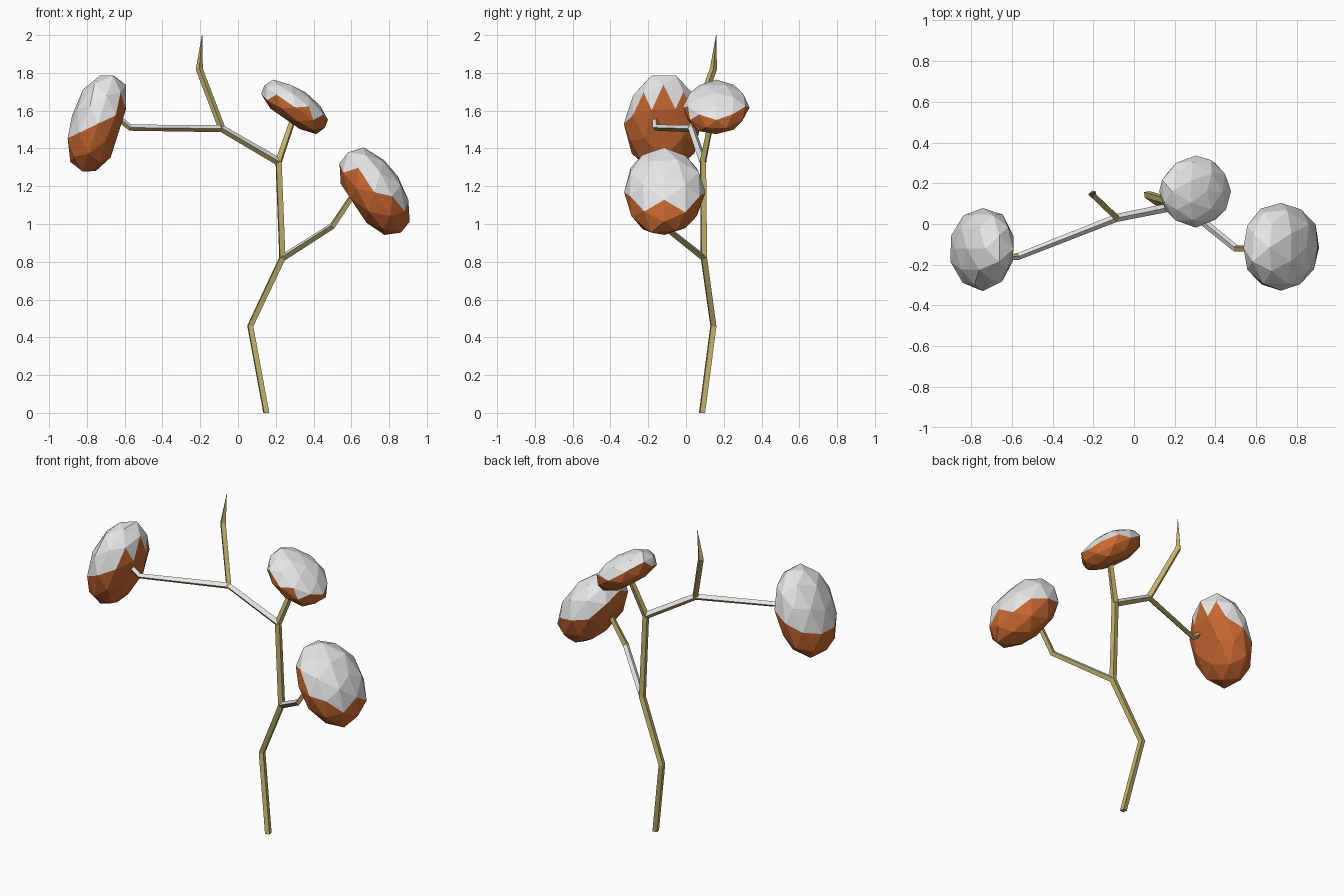
import bpy, bmesh, random
from mathutils import Vector, Matrix

random.seed(4)
cube = bpy.data.objects.get("Cube")
if cube:
    bpy.data.objects.remove(cube, do_unlink=True)


def material(name, rgb):
    m = bpy.data.materials.new(name)
    m.use_nodes = True
    m.diffuse_color = (*rgb, 1)
    m.node_tree.nodes["Principled BSDF"].inputs["Base Color"].default_value = (*rgb, 1)
    return m


BARK = material("olive bark", (0.53, 0.44, 0.15))
LEAF = material("orange leaves", (0.58, 0.14, 0.03))
SNOW = material("white snow", (0.8, 0.8, 0.8))


def finish(name, bm, base, limit):
    """Snow settles on every face that points up more than the limit."""
    bmesh.ops.recalc_face_normals(bm, faces=bm.faces)
    bm.normal_update()
    for f in bm.faces:
        f.material_index = int(f.normal.z > limit)
    mesh = bpy.data.meshes.new(name)
    bm.to_mesh(mesh)
    bm.free()
    mesh.materials.append(base)
    mesh.materials.append(SNOW)
    obj = bpy.data.objects.new(name, mesh)
    bpy.context.collection.objects.link(obj)


def branch(name, points, radii, grounded=False):
    """Four-sided tube along a bent path."""
    pts = [Vector(p) for p in points]
    dirs = [(b - a).normalized() for a, b in zip(pts, pts[1:])]
    side = dirs[0].cross(Vector((0, 0, 1))).normalized()
    last = dirs[0]
    bm = bmesh.new()
    rings = []
    for i, (p, r) in enumerate(zip(pts, radii)):
        t = (dirs[max(i - 1, 0)] + dirs[min(i, len(dirs) - 1)]).normalized()
        side = last.rotation_difference(t) @ side
        up = side.cross(t)
        last = t
        ring = [bm.verts.new(p + d * r) for d in (side, up, -side, -up)]
        if grounded and i == 0:
            for v in ring:
                v.co.z = 0
        rings.append(ring)
    for a, b in zip(rings, rings[1:]):
        for k in range(4):
            j = (k + 1) % 4
            bm.faces.new((a[k], a[j], b[j], b[k]))
    bm.faces.new(rings[0])
    bm.faces.new(rings[-1])
    finish(name, bm, BARK, 0.57)


def crown(name, centre, axis, length, width, height):
    """Faceted dome with a flattened underside, tilted along its axis."""
    n = Vector(axis).normalized()
    y = Vector((0, 1, 0))
    t = y.cross(n)
    frame = Matrix((t, y, n)).transposed()
    bm = bmesh.new()
    bmesh.ops.create_icosphere(bm, subdivisions=2, radius=1)
    for v in bm.verts:
        v.co *= random.uniform(0.97, 1.04)
        v.co.z = min(max(v.co.z, -0.8), 0.97)
        v.co = Vector((v.co.x * length, v.co.y * width, v.co.z * height))
        v.co = frame @ v.co + Vector(centre)
    bmesh.ops.dissolve_limit(bm, angle_limit=0.08, verts=bm.verts, edges=bm.edges)
    finish(name, bm, LEAF, 0.1)


# Stem and limbs
fork_low = (0.235, 0.095, 0.82)
fork_mid = (0.215, 0.09, 1.33)
fork_top = (-0.085, 0.03, 1.505)
branch("trunk", [(0.15, 0.085, 0), (0.065, 0.145, 0.46), fork_low, fork_mid],
       [0.02, 0.02, 0.021, 0.02], grounded=True)
branch("upper_limb", [fork_mid, fork_top, (-0.205, 0.145, 1.82), (-0.19, 0.16, 2)],
       [0.021, 0.02, 0.019, 0.001])
branch("right_limb", [fork_top, (-0.57, -0.16, 1.51), (-0.66, -0.165, 1.58)],
       [0.019, 0.017, 0.016])
branch("left_limb", [fork_low, (0.5, -0.12, 0.99), (0.62, -0.12, 1.17)],
       [0.019, 0.018, 0.016])
branch("middle_limb", [fork_mid, (0.3, 0.14, 1.58)], [0.02, 0.017])

# Leaf crowns
crown("right_crown", (-0.742, -0.12, 1.53), (-0.95, 0, 0.3), 0.275, 0.203, 0.148)
crown("left_crown", (0.722, -0.115, 1.168), (0.83, 0, 0.55), 0.26, 0.218, 0.155)
crown("middle_crown", (0.303, 0.16, 1.617), (0.57, 0, 0.82), 0.203, 0.175, 0.1)
